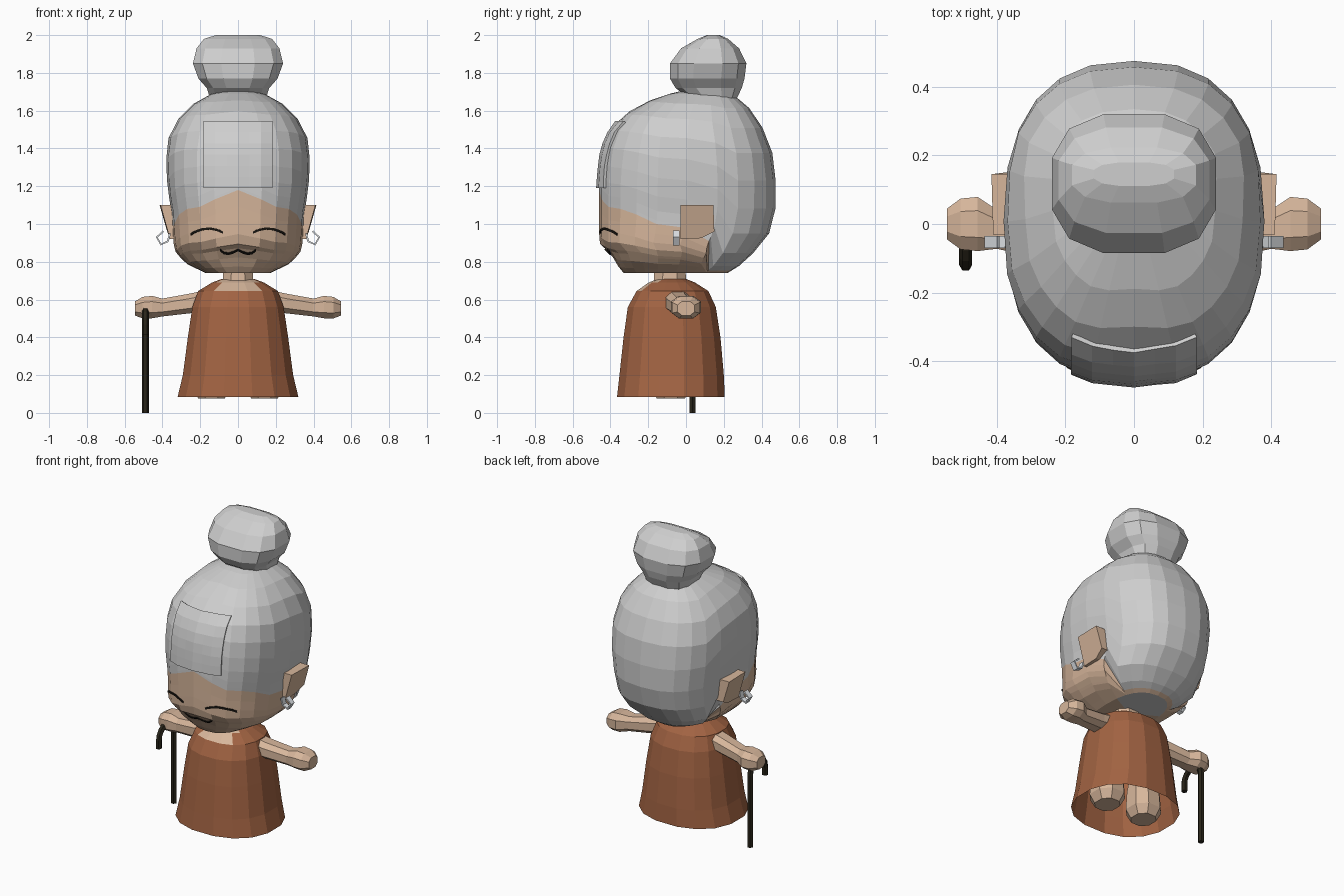
import bpy, bmesh, math
from mathutils import Vector
from mathutils.bvhtree import BVHTree

if "Cube" in bpy.data.objects:
    bpy.data.objects.remove(bpy.data.objects["Cube"])


def mat(name, rgb):
    m = bpy.data.materials.new(name)
    m.diffuse_color = (*rgb, 1)
    m.use_nodes = True
    m.node_tree.nodes["Principled BSDF"].inputs["Base Color"].default_value = m.diffuse_color
    return m


SKIN = mat("skin", (0.68, 0.47, 0.33))
HAIR = mat("grey hair", (0.62, 0.62, 0.62))
CLOTH = mat("rust cloth", (0.36, 0.125, 0.055))
WOOD = mat("dark wood", (0.022, 0.018, 0.010))
SILVER = mat("silver", (0.72, 0.75, 0.78))
BLACK = mat("black", (0.01, 0.008, 0.006))


def make(name, verts, faces, mats, rule=None, mirror=False, thick=0):
    bm = bmesh.new()
    vs = [bm.verts.new(v) for v in verts]
    for f in faces:
        bm.faces.new([vs[i] for i in f])
    bmesh.ops.recalc_face_normals(bm, faces=bm.faces)
    if rule:
        for f in bm.faces:
            f.material_index = rule(f.calc_center_median(), f.index)
    me = bpy.data.meshes.new(name)
    bm.to_mesh(me)
    bm.free()
    ob = bpy.data.objects.new(name, me)
    bpy.context.collection.objects.link(ob)
    for m in mats:
        me.materials.append(m)
    if thick:
        s = ob.modifiers.new("thickness", 'SOLIDIFY')
        s.thickness, s.offset = thick, 0
    if mirror:
        ob.modifiers.new("mirror", 'MIRROR')
    return ob


def loft(rings, caps=(True, True)):
    n = len(rings[0])
    verts = [p for r in rings for p in r]
    faces = [(k * n + i, k * n + (i + 1) % n, (k + 1) * n + (i + 1) % n, (k + 1) * n + i)
             for k in range(len(rings) - 1) for i in range(n)]
    if caps[0]:
        faces.append(tuple(range(n)))
    if caps[1]:
        faces.append(tuple(range(len(verts) - n, len(verts))))
    return verts, faces


def unit(a, e):
    """Point on a rounded square; a = 0 is the front (-y)."""
    s, c = math.sin(a), -math.cos(a)
    return (math.copysign(abs(s) ** e, s), math.copysign(abs(c) ** e, c))


def oval(row, a, e=0.8):
    z, hx, y0, y1 = row
    u, v = unit(a, e)
    return (hx * u, (y0 + y1) / 2 + (y1 - y0) / 2 * v, z)


def stack(rows, n, e=0.8, half=False):
    step = 2 * math.pi / n
    return [[oval(r, (i + 0.5 * half) * step, e) for i in range(n)] for r in rows]


def at(rows, z):
    for a, b in zip(rows, rows[1:]):
        if z <= b[0]:
            t = max(0, (z - a[0]) / (b[0] - a[0]))
            return [p + (q - p) * t for p, q in zip(a, b)]
    return rows[-1]


# head: rings run from chin to hairline (skin), then hairline to crown (hair)
HEAD = [(0.74, 0.17, -0.33, 0.22), (0.79, 0.275, -0.37, 0.30), (0.85, 0.33, -0.40, 0.36),
        (0.89, 0.34, -0.455, 0.39), (0.95, 0.345, -0.46, 0.44), (1.05, 0.35, -0.46, 0.473),
        (1.2, 0.375, -0.46, 0.477), (1.35, 0.38, -0.447, 0.465), (1.45, 0.37, -0.42, 0.435),
        (1.54, 0.33, -0.37, 0.39), (1.62, 0.26, -0.27, 0.33), (1.68, 0.17, -0.13, 0.26),
        (1.705, 0.08, -0.02, 0.18)]
HAIRLINE = [1.18, 1.13, 1.09, 1.08, 1.05, 1.0, 0.98, 0.91] + [0.755] * 5
N, FACE = 24, [0, 0.08, 0.19, 0.30, 0.35, 0.47, 0.62, 0.8, 1]
rings = []
for k in range(len(FACE) + 10):
    ring = []
    for i in range(N):
        h = HAIRLINE[min(i, N - i)]
        if k < len(FACE):
            z = 0.74 + (h - 0.74) * FACE[k]
        else:
            z = h + (1.705 - h) * (1 - math.cos(math.pi * (k - len(FACE) + 1) / 10)) / 2
        ring.append(oval(at(HEAD, z), 2 * math.pi * i / N))
    rings.append(ring)
verts, faces = loft(rings, (False, True))
verts.append((0, -0.05, 0.74))
faces += [(i, (i + 1) % N, len(verts) - 1) for i in range(N)]
n_skin, n_side = (len(FACE) - 1) * N, (len(rings) - 1) * N
cols = [0 if j < n_skin else 1 for j in range(n_side + 1)]
cols += [1 if 7 <= i < N - 7 else 0 for i in range(N)]
head = make("head", verts, faces, [SKIN, HAIR])
for p, c in zip(head.data.polygons, cols):
    p.material_index = c
tree = BVHTree.FromPolygons([Vector(v) for v in verts], faces)


def on_face(x, z, lift):
    p = tree.ray_cast(Vector((x, -2, z)), Vector((0, 1, 0)))[0]
    return (p.x, p.y - lift, p.z)


def grid_faces(w, h):
    return [(j * w + i, j * w + i + 1, (j + 1) * w + i + 1, (j + 1) * w + i)
            for j in range(h - 1) for i in range(w - 1)]


# raised front hair panel
gv = [on_face(-0.18 + 0.06 * i, 1.19 + 0.0585 * j, 0.008) for j in range(7) for i in range(7)]
make("hair_front_panel", gv, grid_faces(7, 7), [HAIR], thick=0.016)


# closed eyes and mouth: thin strips laid on the face
def strip(name, pts, w):
    pv = [on_face(x, z + s * w, 0.004) for s in (-1, 1) for x, z in pts]
    make(name, pv, grid_faces(len(pts), 2), [BLACK], mirror=True, thick=0.006)


strip("eyes", [(0.08, 0.955), (0.11, 0.968), (0.15, 0.976), (0.19, 0.972), (0.23, 0.958), (0.25, 0.945)], 0.006)
strip("mouth", [(0, 0.862), (0.025, 0.85), (0.05, 0.842), (0.075, 0.846), (0.095, 0.862)], 0.005)

# hair bun
BUN = [(1.66, 0.15, 0.02, 0.27), (1.72, 0.17, -0.06, 0.30), (1.77, 0.215, -0.09, 0.315),
       (1.85, 0.245, -0.09, 0.325), (1.93, 0.225, -0.03, 0.285), (1.98, 0.185, 0.06, 0.225),
       (2.0, 0.12, 0.11, 0.18)]
make("hair_bun", *loft(stack(BUN, 12, 0.75, True)), [HAIR])

# ears: a side outline extruded outward, flaring at the top
EAR = [(-0.03, 1.10, 0.41), (0.145, 1.10, 0.415), (0.15, 0.96, 0.375), (0.08, 0.925, 0.36), (-0.03, 0.92, 0.36)]
make("ears", *loft([[(0.30, y, z) for y, z, x in EAR], [(x, y, z) for y, z, x in EAR]]),
     [SKIN], mirror=True)

# earrings: open bent bands
BAND = [(0.395, 0.962), (0.43, 0.93), (0.408, 0.892), (0.372, 0.908), (0.36, 0.95)]
make("earrings", [(x, y, z) for y in (-0.07, -0.035) for x, z in BAND], grid_faces(5, 2),
     [SILVER], mirror=True, thick=0.01)

# dress, open below, with a skin coloured neckline at the front
DRESS = [(0.085, 0.325, -0.37, 0.21), (0.2, 0.297, -0.357, 0.205), (0.4, 0.27, -0.335, 0.187),
         (0.56, 0.246, -0.312, 0.162), (0.645, 0.215, -0.265, 0.122), (0.69, 0.14, -0.2, 0.05),
         (0.71, 0.085, -0.15, 0.0)]
make("dress", *loft(stack(DRESS, 16, 0.88, True), (False, True)), [CLOTH, SKIN],
     rule=lambda c, i: int(c.z > 0.645 and c.y < -0.12 and abs(c.x) < 0.09))

# neck
NECK = [(0.66, 0.09, -0.18, 0.01), (0.8, 0.08, -0.17, 0.0)]
make("neck", *loft(stack(NECK, 8, 0.9, True)), [SKIN])

# legs
LEG = [(0.075, 0.075, -0.16, -0.0), (0.13, 0.105, -0.19, 0.03), (0.24, 0.10, -0.18, 0.02), (0.42, 0.075, -0.15, -0.01)]
make("legs", *loft([[(x + 0.14, y, z) for x, y, z in r] for r in stack(LEG, 8, 0.9, True)]),
     [SKIN], mirror=True)

# arms: (x, y, z, half depth, half height) from shoulder to fingertips
ARM = [(0.13, -0.05, 0.605, 0.07, 0.055), (0.25, -0.04, 0.58, 0.065, 0.053), (0.40, -0.015, 0.558, 0.058, 0.048),
       (0.455, 0, 0.56, 0.08, 0.06), (0.505, 0, 0.557, 0.075, 0.058), (0.545, 0, 0.553, 0.045, 0.038)]
arm_rings = []
for x, y, z, hy, hz in ARM:
    us = [unit((i + 0.5) * math.pi / 4, 0.8) for i in range(8)]
    arm_rings.append([(x, y + 1.05 * hy * u, z + 1.05 * hz * v) for u, v in us])
make("arms", *loft(arm_rings), [SKIN], mirror=True)

# walking cane with a hooked handle
path = [(0.035, 0.0), (0.035, 0.25)]
path += [(-0.042 + 0.077 * math.cos(a), 0.467 + 0.077 * math.sin(a)) for a in (math.pi * i / 8 for i in range(9))]
path.append((-0.119, 0.415))
cu = bpy.data.curves.new("cane", 'CURVE')
cu.dimensions = '3D'
cu.bevel_depth, cu.bevel_resolution, cu.use_fill_caps = 0.019, 1, True
sp = cu.splines.new('POLY')
sp.points.add(len(path) - 1)
for p, (y, z) in zip(sp.points, path):
    p.co = (-0.49, y, z, 1)
cu.materials.append(WOOD)
cane = bpy.data.objects.new("cane", cu)
bpy.context.collection.objects.link(cane)
for s in cu.splines:
    s.use_smooth = False
